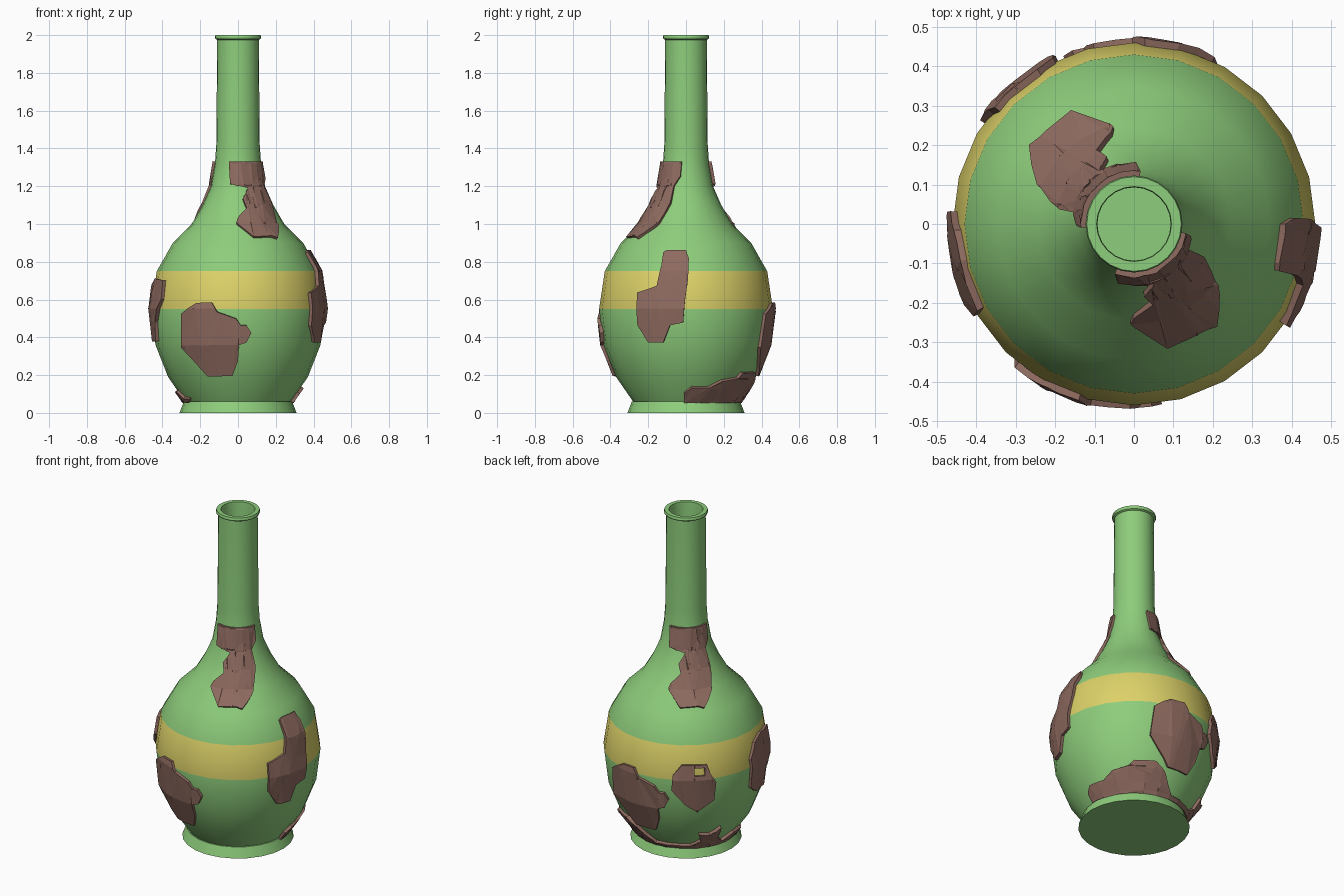
import bpy, bmesh, math, random
from mathutils import Vector

if "Cube" in bpy.data.objects:
    bpy.data.objects.remove(bpy.data.objects["Cube"])

random.seed(4)


def material(name, col):
    m = bpy.data.materials.new(name)
    m.diffuse_color = (*col, 1)
    m.use_nodes = True
    m.node_tree.nodes["Principled BSDF"].inputs["Base Color"].default_value = m.diffuse_color
    return m


GREEN = material("green glaze", (0.27, 0.61, 0.20))
YELLOW = material("yellow band", (0.72, 0.64, 0.14))
BROWN = material("brown crust", (0.27, 0.145, 0.115))

# Outer wall of the bottle above the foot: (radius, height)
WALL = [(0.28, 0.06), (0.37, 0.19), (0.437, 0.36), (0.46, 0.55), (0.43, 0.75),
        (0.345, 0.9), (0.245, 1.0), (0.187, 1.1), (0.143, 1.2), (0.122, 1.32),
        (0.115, 1.42), (0.11, 1.975)]


def finish(bm, name, mats, smooth):
    bmesh.ops.recalc_face_normals(bm, faces=bm.faces)
    me = bpy.data.meshes.new(name)
    bm.to_mesh(me)
    bm.free()
    for m in mats:
        me.materials.append(m)
    ob = bpy.data.objects.new(name, me)
    bpy.context.collection.objects.link(ob)
    if smooth:
        bpy.ops.object.select_all(action='DESELECT')
        ob.select_set(True)
        bpy.context.view_layer.objects.active = ob
        bpy.ops.object.shade_smooth_by_angle(angle=math.radians(32))
    return ob


# Bottle: lathe with 24 sides, foot, lip and hollow neck
def build_bottle():
    profile = [(0.31, 0), (0.287, 0.06)] + WALL + [
        (0.12, 1.98), (0.123, 1.988), (0.12, 2.0), (0.095, 2.0), (0.093, 1.98), (0.093, 1.3)]
    n = 24
    bm = bmesh.new()
    rings = [[bm.verts.new((r * math.cos(math.tau * k / n), r * math.sin(math.tau * k / n), z))
              for k in range(n)] for r, z in profile]
    for a, b in zip(rings, rings[1:]):
        for k in range(n):
            j = (k + 1) % n
            f = bm.faces.new((a[k], a[j], b[j], b[k]))
            f.material_index = int(0.55 < f.calc_center_median().z < 0.75)
    bm.faces.new(rings[0])
    bm.faces.new(rings[-1])
    finish(bm, "bottle", [GREEN, YELLOW], True)


def wall_at(z):
    for (r0, z0), (r1, z1) in zip(WALL, WALL[1:]):
        if z <= z1:
            t = (z - z0) / (z1 - z0)
            return r0 + (r1 - r0) * t, Vector((z1 - z0, r0 - r1)).normalized()
    return WALL[-1][0], Vector((1, 0))


# Crust patch: outline in (degrees, height), cracked by cuts, wrapped on the wall
def crust(name, outline, turn=0, thick=0.016, cell=0.2):
    bm = bmesh.new()
    bm.faces.new([bm.verts.new((math.radians(a + turn), z, 0)) for a, z in outline])
    bmesh.ops.triangulate(bm, faces=bm.faces[:])

    def cut(co, no):
        bmesh.ops.bisect_plane(bm, geom=bm.verts[:] + bm.edges[:] + bm.faces[:],
                               dist=1e-5, plane_co=co, plane_no=no)
    lo = min(v.co.x for v in bm.verts)
    hi = max(v.co.x for v in bm.verts)
    step = math.radians(15)
    for k in range(math.ceil(lo / step), math.floor(hi / step) + 1):
        cut((k * step, 0, 0), (1, 0, 0))
    for _, z in WALL:
        cut((0, z, 0), (0, 1, 0))
    # slanted crack lines
    mid = sum((v.co.y for v in bm.verts)) / len(bm.verts)
    x = lo + cell / 2
    while x < hi:
        cut((x, mid, 0), (1, random.uniform(-2, 2), 0))
        x += cell
    inner = set(bm.verts)
    bmesh.ops.extrude_face_region(bm, geom=bm.faces[:], use_keep_orig=True)
    for v in bm.verts:
        a, z = v.co.x, v.co.y
        r, nrm = wall_at(z)
        t = -0.006 if v in inner else thick + random.uniform(-0.003, 0.002)
        r += nrm.x * t
        v.co = (r * math.cos(a), r * math.sin(a), z + nrm.y * t)
    finish(bm, name, [BROWN], False)


# Turns an outline read from a side view (offset, height) into degrees
def seen_from(azimuth, pts):
    return [(azimuth + math.degrees(math.asin(u / (wall_at(z)[0] + 0.012))), z) for u, z in pts]


build_bottle()

BELLY = seen_from(-90, [
    (-0.30, 0.35), (-0.30, 0.525), (-0.22, 0.58), (-0.14, 0.583), (-0.11, 0.535), (-0.01, 0.5),
    (0.015, 0.465), (0.045, 0.465), (0.07, 0.425), (0.045, 0.375), (0.005, 0.36),
    (0, 0.28), (-0.03, 0.2), (-0.16, 0.2)])
NECK = [(-111, 1.33), (-106, 1.21), (-65, 1.205), (-56, 1.22), (-50, 1.2), (-38, 1.24),
        (-43, 1.17), (-45, 1.09), (-64, 1.08), (-65, 1.14), (-71, 1.185), (-82, 1.13),
        (-77, 1.08), (-90, 1.03), (-92, 1.0), (-75, 0.925), (-57, 0.93), (-51, 0.92),
        (-36, 0.99), (-25, 1.11), (-25, 1.2), (-12, 1.25), (-10, 1.33)]
for side, turn in (("front", 0), ("back", 194)):
    crust(side + "_belly_crust", BELLY, turn, cell=0.3)
    crust(side + "_neck_crust", NECK, turn, 0.014, 0.25)

crust("right_crust", seen_from(0, [
    (-0.12, 0.845), (-0.10, 0.855), (0.0, 0.855), (0.015, 0.81), (0.01, 0.7), (-0.005, 0.6),
    (-0.015, 0.48), (-0.085, 0.465), (-0.12, 0.375), (-0.2, 0.375), (-0.255, 0.465),
    (-0.255, 0.635), (-0.155, 0.67), (-0.13, 0.77)]), cell=0.25)
crust("left_crust", [
    (177, 0.42), (176, 0.6), (182, 0.68), (192, 0.71), (209, 0.7), (210, 0.6),
    (199, 0.48), (197, 0.38), (184, 0.38)], cell=0.25)
# small window near the top, joined to the rim by a hairline crack
crust("back_left_crust", [
    (116, 0.58), (122, 0.64), (130.8, 0.64), (130.8, 0.575), (138, 0.575), (138, 0.62),
    (131.1, 0.62), (131.1, 0.64), (140, 0.635), (142, 0.58), (146, 0.53), (145, 0.42),
    (133, 0.35), (124, 0.4), (115, 0.49)], cell=0.2)
# long strip above the foot
crust("foot_crust", [
    (-2, 0.062), (-2, 0.11), (5, 0.14), (21, 0.14), (31, 0.175), (46, 0.19), (50, 0.215),
    (68, 0.218), (77, 0.18), (85, 0.12), (92, 0.085), (130, 0.085), (139, 0.12), (136, 0.18),
    (146, 0.17), (155, 0.21), (157, 0.12), (165, 0.085), (178, 0.12), (192, 0.12),
    (200, 0.085), (212, 0.08), (208, 0.062)], cell=0.25)
